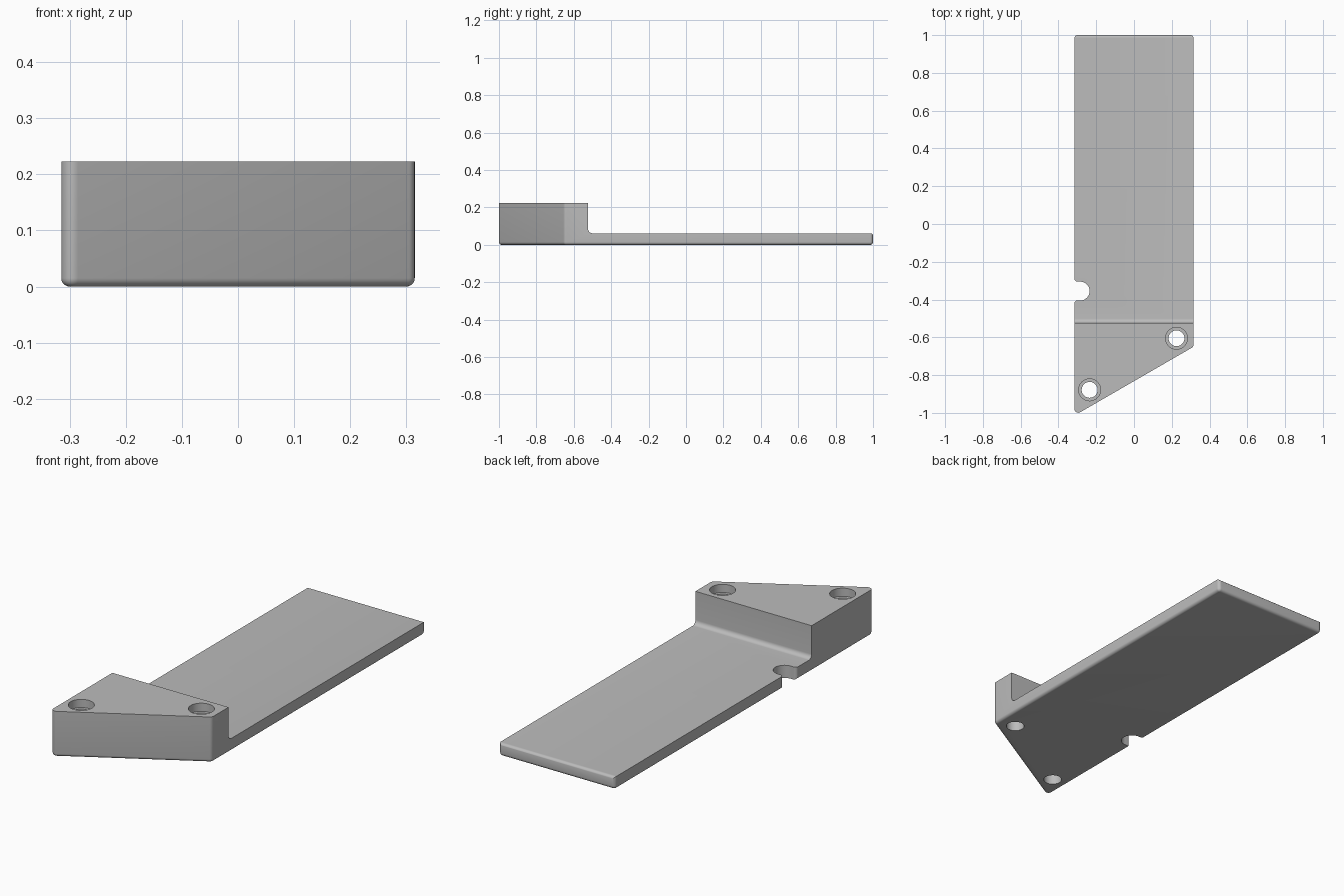
import bpy, bmesh, math
from mathutils import Vector

cube = bpy.data.objects.get("Cube")
if cube:
    bpy.data.objects.remove(cube)

W = 0.315        # half width
TOP = 0.223      # block height
PLATE = 0.062    # plate thickness
STEP = -0.523    # back face of the block

grey = bpy.data.materials.new("grey")
grey.use_nodes = True
colour = (0.5, 0.5, 0.5, 1)
grey.diffuse_color = colour
grey.node_tree.nodes["Principled BSDF"].inputs["Base Color"].default_value = colour


def rounded(corners, steps=8):
    """Outline from (x, y, radius) corners, each filleted with an arc."""
    out = []
    for i, (x, y, r) in enumerate(corners):
        p = Vector((x, y))
        if r == 0:
            out.append(p)
            continue
        a = (Vector(corners[i - 1][:2]) - p).normalized()
        b = (Vector(corners[(i + 1) % len(corners)][:2]) - p).normalized()
        half = a.angle(b) / 2
        centre = p + (a + b).normalized() * r / math.sin(half)
        start = p + a * r / math.tan(half) - centre
        end = p + b * r / math.tan(half) - centre
        sweep = math.pi - 2 * half
        for k in range(steps + 1):
            t = k / steps
            v = (start * math.sin((1 - t) * sweep) + end * math.sin(t * sweep)) / math.sin(sweep)
            out.append(centre + v)
    return out


def prism(name, outline, lo, hi, along_x=False, bottom_round=0):
    """Extrude an outline along z, or a (y, z) outline along x."""
    bm = bmesh.new()
    place = (lambda p: (lo, p.x, p.y)) if along_x else (lambda p: (p.x, p.y, lo))
    base = bm.faces.new([bm.verts.new(place(p)) for p in outline])
    rim = list(base.edges)
    new = bmesh.ops.extrude_face_region(bm, geom=[base], use_keep_orig=True)["geom"]
    shift = (hi - lo, 0, 0) if along_x else (0, 0, hi - lo)
    bmesh.ops.translate(bm, vec=shift, verts=[g for g in new if isinstance(g, bmesh.types.BMVert)])
    bmesh.ops.recalc_face_normals(bm, faces=bm.faces)
    if bottom_round:
        bmesh.ops.bevel(bm, geom=rim, offset=bottom_round, segments=5, profile=0.5, affect='EDGES')
    mesh = bpy.data.meshes.new(name)
    bm.to_mesh(mesh)
    bm.free()
    mesh.materials.append(grey)
    obj = bpy.data.objects.new(name, mesh)
    bpy.context.collection.objects.link(obj)
    return obj


def disc(x, y, r, n=48):
    return [Vector((x + r * math.cos(math.tau * k / n), y + r * math.sin(math.tau * k / n)))
            for k in range(n)]


# Body: slanted plan outline with rounded corners and a rounded underside
body = prism("mounting_plate", rounded([
    (-W, -1.014, 0.02), (W, -0.65, 0.02), (W, 1, 0.016), (-W, 1, 0.016)]),
    0, TOP, bottom_round=0.015)

# Space above the plate, with a fillet at the step and a rounded back edge
cutters = [prism("step_cutter", rounded([
    (STEP, 0.4, 0), (STEP, PLATE, 0.022), (1.0005, PLATE, 0.015),
    (1.0005, 0.025, 0), (1.1, 0.025, 0), (1.1, 0.4, 0)]), -0.5, 0.5, along_x=True)]

# Side notch with a flared mouth
edge = -W - 0.0002
cutters.append(prism("notch_cutter", rounded([
    (-0.4, -0.25, 0), (edge, -0.25, 0), (edge, -0.305, 0.015), (-0.235, -0.305, 0.0498),
    (-0.235, -0.405, 0.0498), (edge, -0.405, 0.015), (edge, -0.46, 0), (-0.4, -0.46, 0)]),
    -0.1, 0.15))

# Counterbored screw holes
for x, y in ((0.225, -0.605), (-0.235, -0.878)):
    cutters.append(prism("hole_cutter", disc(x, y, 0.042), -0.1, 0.4))
    cutters.append(prism("counterbore_cutter", disc(x, y, 0.058), TOP - 0.04, 0.4))

for cutter in cutters:
    cutter.hide_render = True
    cutter.hide_viewport = True
    cut = body.modifiers.new(cutter.name, 'BOOLEAN')
    cut.operation = 'DIFFERENCE'
    cut.solver = 'EXACT'
    cut.object = cutter

# Bake the cuts, drop the cutters and smooth the rounded parts
graph = bpy.context.evaluated_depsgraph_get()
mesh = bpy.data.meshes.new_from_object(body.evaluated_get(graph))
body.modifiers.clear()
body.data = mesh
for cutter in cutters:
    bpy.data.objects.remove(cutter)
bpy.ops.object.select_all(action='DESELECT')
body.select_set(True)
bpy.context.view_layer.objects.active = body
bpy.ops.object.shade_smooth_by_angle(angle=math.radians(30))
